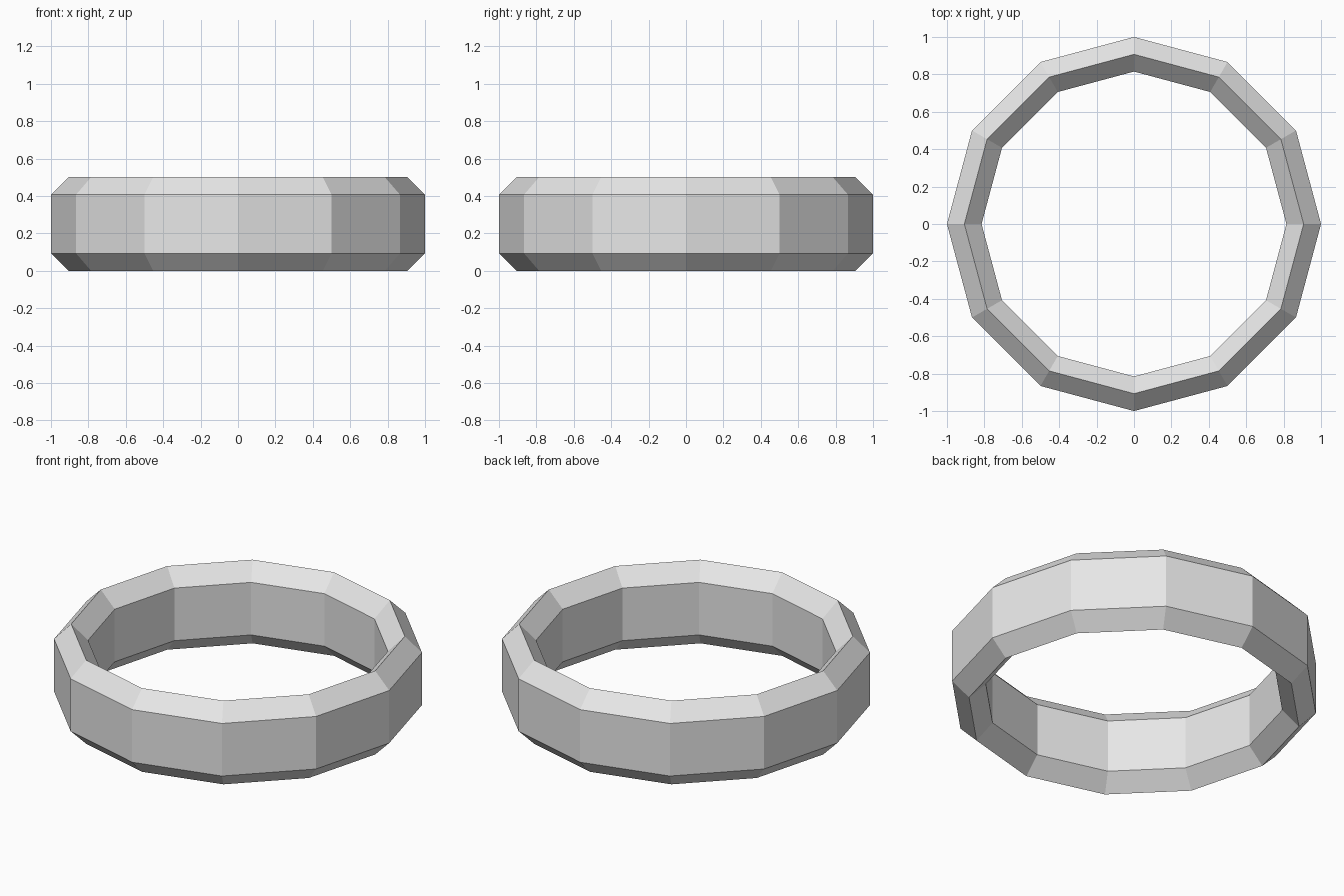
import bpy
import bmesh
from math import cos, sin, tau

default_cube = bpy.data.objects.get("Cube")
if default_cube:
    bpy.data.objects.remove(default_cube, do_unlink=True)

# Plain grey material
GREY = (0.8, 0.8, 0.8, 1.0)
grey = bpy.data.materials.new("light_grey")
grey.use_nodes = True
grey.diffuse_color = GREY
grey.node_tree.nodes["Principled BSDF"].inputs["Base Color"].default_value = GREY

SIDES = 12
OUTER, RIDGE, INNER = 1.0, 0.907, 0.815
HEIGHT, BEVEL = 0.5, 0.093

# Six-sided cross-section as (radius, height)
profile = [
    (OUTER, BEVEL), (OUTER, HEIGHT - BEVEL), (RIDGE, HEIGHT),
    (INNER, HEIGHT - BEVEL), (INNER, BEVEL), (RIDGE, 0.0),
]

# Sweep the cross-section around the vertical axis
bm = bmesh.new()
rings = []
for i in range(SIDES):
    a = tau * i / SIDES
    rings.append([bm.verts.new((r * cos(a), r * sin(a), z)) for r, z in profile])

for i, ring in enumerate(rings):
    following = rings[(i + 1) % SIDES]
    for j in range(len(profile)):
        k = (j + 1) % len(profile)
        bm.faces.new((ring[j], following[j], following[k], ring[k]))
bmesh.ops.recalc_face_normals(bm, faces=bm.faces)

# Faceted ring band
mesh = bpy.data.meshes.new("ring_band")
bm.to_mesh(mesh)
bm.free()
mesh.materials.append(grey)
bpy.context.collection.objects.link(bpy.data.objects.new("ring_band", mesh))
